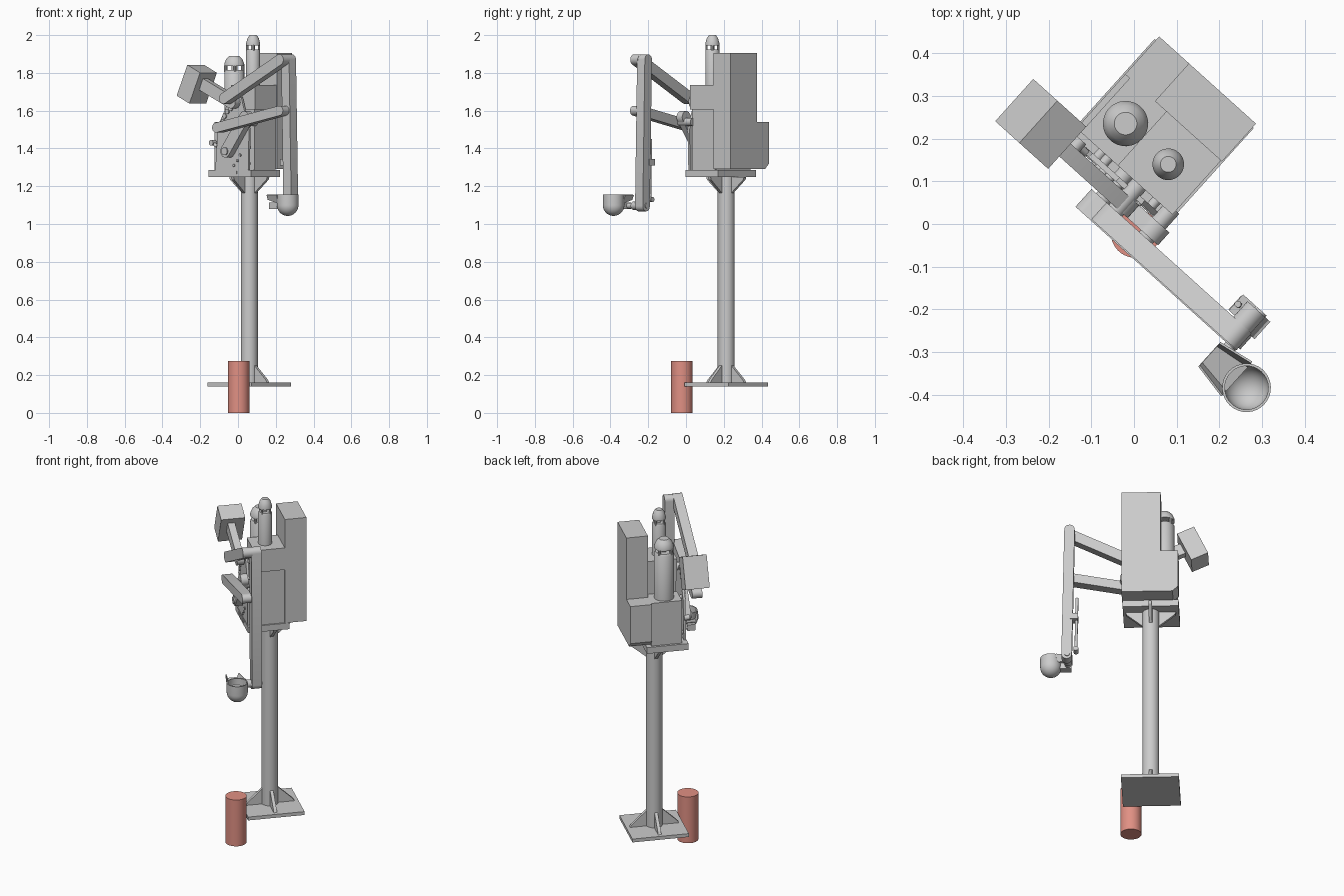
import bpy, bmesh, math
from mathutils import Vector, Matrix

if "Cube" in bpy.data.objects:
    bpy.data.objects.remove(bpy.data.objects["Cube"])

# Machine frame: u runs along its front, v towards its back; turned on the floor
M = Matrix.Translation((0.06, 0.213, 0)) @ Matrix.Rotation(math.radians(-42), 4, 'Z')


def finish(name, bm, smooth=False, mat=M):
    bmesh.ops.recalc_face_normals(bm, faces=bm.faces)
    me = bpy.data.meshes.new(name)
    bm.to_mesh(me)
    bm.free()
    ob = bpy.data.objects.new(name, me)
    bpy.context.collection.objects.link(ob)
    ob.matrix_world = mat
    if smooth:
        bpy.ops.object.select_all(action='DESELECT')
        ob.select_set(True)
        bpy.context.view_layer.objects.active = ob
        bpy.ops.object.shade_smooth_by_angle(angle=math.radians(35))
    return ob


def box(name, u, v, z):
    bm = bmesh.new()
    bmesh.ops.create_cube(bm, size=1)
    for p in bm.verts:
        p.co = [(r[0] + r[1]) / 2 + c * (r[1] - r[0]) for c, r in zip(p.co, (u, v, z))]
    return finish(name, bm)


def prism(name, pts, v0, v1, smooth=False, mat=M):
    """Profile in the u-z plane, extruded along v."""
    bm = bmesh.new()
    f = bm.faces.new([bm.verts.new((a, v0, b)) for a, b in pts])
    ext = bmesh.ops.extrude_face_region(bm, geom=[f])['geom']
    for g in ext:
        if isinstance(g, bmesh.types.BMVert):
            g.co.y = v1
    return finish(name, bm, smooth, mat)


def link(name, a, b, r, v0, v1):
    """Round-ended bar between two pivots."""
    ang = math.atan2(b[1] - a[1], b[0] - a[0])
    pts = []
    for c, start in ((b, ang - math.pi / 2), (a, ang + math.pi / 2)):
        for i in range(11):
            t = start + math.pi * i / 10
            pts.append((c[0] + r * math.cos(t), c[1] + r * math.sin(t)))
    return prism(name, pts, v0, v1, True)


def rod(name, a, b, r, seg=24, mat=M):
    a, b = Vector(a), Vector(b)
    bm = bmesh.new()
    bmesh.ops.create_cone(bm, cap_ends=True, segments=seg, radius1=r, radius2=r, depth=(b - a).length)
    bmesh.ops.transform(bm, verts=bm.verts, matrix=Matrix.Translation((a + b) / 2)
                        @ (b - a).to_track_quat('Z', 'Y').to_matrix().to_4x4())
    return finish(name, bm, True, mat)


def lathe(name, c, prof, seg=32):
    bm = bmesh.new()
    vs = [bm.verts.new((c[0] + r, c[1], z)) for r, z in prof]
    es = [bm.edges.new(p) for p in zip(vs, vs[1:])]
    bmesh.ops.spin(bm, geom=vs + es, cent=(c[0], c[1], 0), axis=(0, 0, 1),
                   angle=math.tau, steps=seg, use_duplicate=False)
    bmesh.ops.remove_doubles(bm, verts=bm.verts, dist=1e-5)
    return finish(name, bm, True)


# Pedestal: base plate, post, gussets
box("base_plate", (-.156, .156), (-.156, .156), (.14, .16))
rod("post", (0, 0, .14), (0, 0, 1.255), .045, 32)
for i in range(4):
    turn = M @ Matrix.Rotation(i * math.pi / 2, 4, 'Z')
    prism("base_gusset", [(.03, .16), (.135, .16), (.125, .175), (.045, .25), (.03, .25)], -.009, .009, mat=turn)
    prism("top_gusset", [(.03, 1.25), (.135, 1.25), (.13, 1.235), (.045, 1.165), (.03, 1.165)], -.009, .009, mat=turn)
box("platform", (-.152, .15), (-.155, .075), (1.25, 1.287))

# Control cabinets: stepped rear cabinet and front drive housings
prism("rear_cabinet", [(-.152, 1.32), (-.122, 1.29), (.153, 1.29), (.153, 1.905),
                       (-.058, 1.905), (-.058, 1.54), (-.152, 1.54)], .048, .167)
box("drive_housing_right", (-.02, .142), (-.115, .048), (1.287, 1.605))
box("drive_housing_upper", (-.022, .15), (-.122, .048), (1.605, 1.735))
box("drive_housing_left", (-.138, -.02), (-.122, .048), (1.287, 1.54))


# Motor towers with slotted necks and tapered caps
def motor(name, c, r, z0, top):
    lathe(name + "_body", c, [(0, z0), (r, z0), (r, top - .085), (r * .88, top - .075), (0, top - .075)])
    lathe(name + "_cap", c, [(0, top - .054), (r, top - .054), (r, top - .042),
                             (r * .8, top - .016), (r * .5, top), (0, top)])
    lathe(name + "_core", c, [(0, top - .08), (r * .3, top - .08), (r * .3, top - .05), (0, top - .05)], 16)
    for i in range(4):
        t = i * math.pi / 2 + .78
        x, y = c[0] + r * .85 * math.cos(t), c[1] + r * .85 * math.sin(t)
        rod(name + "_pillar", (x, y, top - .085), (x, y, top - .05), r * .16, 10)


motor("tall_motor", (.064, -.041), .037, 1.72, 2.0)
motor("wide_motor", (-.074, -.037), .053, 1.53, 1.89)

# Front mounting plate with spacers, indexing studs and side lever
prism("front_plate", [(-.105, 1.287), (.13, 1.287), (.135, 1.5), (.08, 1.67),
                      (0, 1.67), (-.085, 1.52)], -.153, -.14)
for u, z in ((-.07, 1.32), (.1, 1.32), (.1, 1.52), (-.05, 1.52)):
    rod("plate_spacer", (u, -.142, z), (u, -.11, z), .012, 12)
for i in range(5):
    t = math.radians(115 + i * 17)
    p = (.05 + .1 * math.cos(t), 1.52 + .1 * math.sin(t))
    rod("index_stud", (p[0], -.16, p[1]), (p[0], -.15, p[1]), .013, 16)
for u, z in ((.03, 1.31), (.055, 1.335), (.075, 1.365)):
    rod("plate_bolt", (u, -.16, z), (u, -.15, z), .007, 10)
box("plate_label_bar", (-.07, .05), (-.158, -.15), (1.265, 1.28))
rod("side_lever", (-.095, -.15, 1.41), (-.125, -.15, 1.43), .009, 12)
rod("side_lever_knob", (-.125, -.165, 1.43), (-.125, -.135, 1.43), .015, 16)

# Counterweight and its swing bar
link("counterweight_bar", (-.2, 1.755), (.045, 1.645), .033, -.198, -.158)
c, s = math.cos(math.radians(-25)), math.sin(math.radians(-25))
prism("counterweight", [(-.221 + a * c - b * s, 1.74 + a * s + b * c)
                        for a, b in ((-.05, -.09), (.05, -.09), (.05, .09), (-.05, .09))], -.237, -.104)

# Linkage: crank, upper and lower arms, pivots
link("drive_crank", (.005, 1.385), (.14, 1.565), .033, -.198, -.158)
link("upper_arm", (.045, 1.665), (.445, 1.87), .029, -.257, -.204)
link("lower_arm", (-.005, 1.51), (.447, 1.6), .026, -.26, -.204)
for u, z, v1 in ((.045, 1.66, -.12), (.14, 1.54, -.11), (.005, 1.385, -.12),
                 (.445, 1.87, -.16), (.447, 1.6, -.16)):
    rod("pivot_pin", (u, -.257, z) if z > 1.5 else (u, -.205, z), (u, v1, z), .021)

# Hanging forearm with side control rod
link("forearm", (.444, 1.87), (.46, 1.095), .028, -.21, -.155)
box("rod_bracket", (.398, .44), (-.2, -.15), (1.31, 1.345))
rod("control_rod", (.41, -.175, 1.13), (.404, -.175, 1.45), .008, 12)
rod("rod_end_low", (.41, -.2, 1.13), (.41, -.155, 1.13), .014, 14)
rod("wrist_shaft", (.457, -.33, 1.097), (.457, -.15, 1.097), .015)
rod("wrist_collar", (.457, -.25, 1.097), (.457, -.205, 1.097), .022)
box("ladle_clevis", (.438, .5), (-.33, -.285), (1.08, 1.115))

# Ladle: open cup with a pouring lip
R, T = .057, .006
outer = [(R * math.sin(i * math.pi / 20), 1.1 - R * math.cos(i * math.pi / 20)) for i in range(11)]
inner = [((R - T) * math.sin(i * math.pi / 20), 1.1 - (R - T) * math.cos(i * math.pi / 20))
         for i in range(10, -1, -1)]
lathe("ladle_cup", (.55, -.307), outer + [(R, 1.155), (R - T, 1.155)] + inner)
bm = bmesh.new()
rows = [[bm.verts.new((u, -.307 + k * h, z)) for k, z in ((-1, 1.155), (-.75, zb), (.75, zb), (1, 1.155))]
        for u, h, zb in ((.434, .034, 1.132), (.52, .05, 1.112))]
for i in range(3):
    bm.faces.new((rows[0][i], rows[0][i + 1], rows[1][i + 1], rows[1][i]))
lip = finish("pouring_lip", bm)
lip.modifiers.new("thickness", 'SOLIDIFY').thickness = .005

# Red floor canister
can = rod("canister", (.003, -.022, 0), (.003, -.022, .275), .057, 40, Matrix.Identity(4))
red = bpy.data.materials.new("red_paint")
red.diffuse_color = (.75, .28, .23, 1)
red.use_nodes = True
red.node_tree.nodes["Principled BSDF"].inputs["Base Color"].default_value = red.diffuse_color
can.data.materials.append(red)
